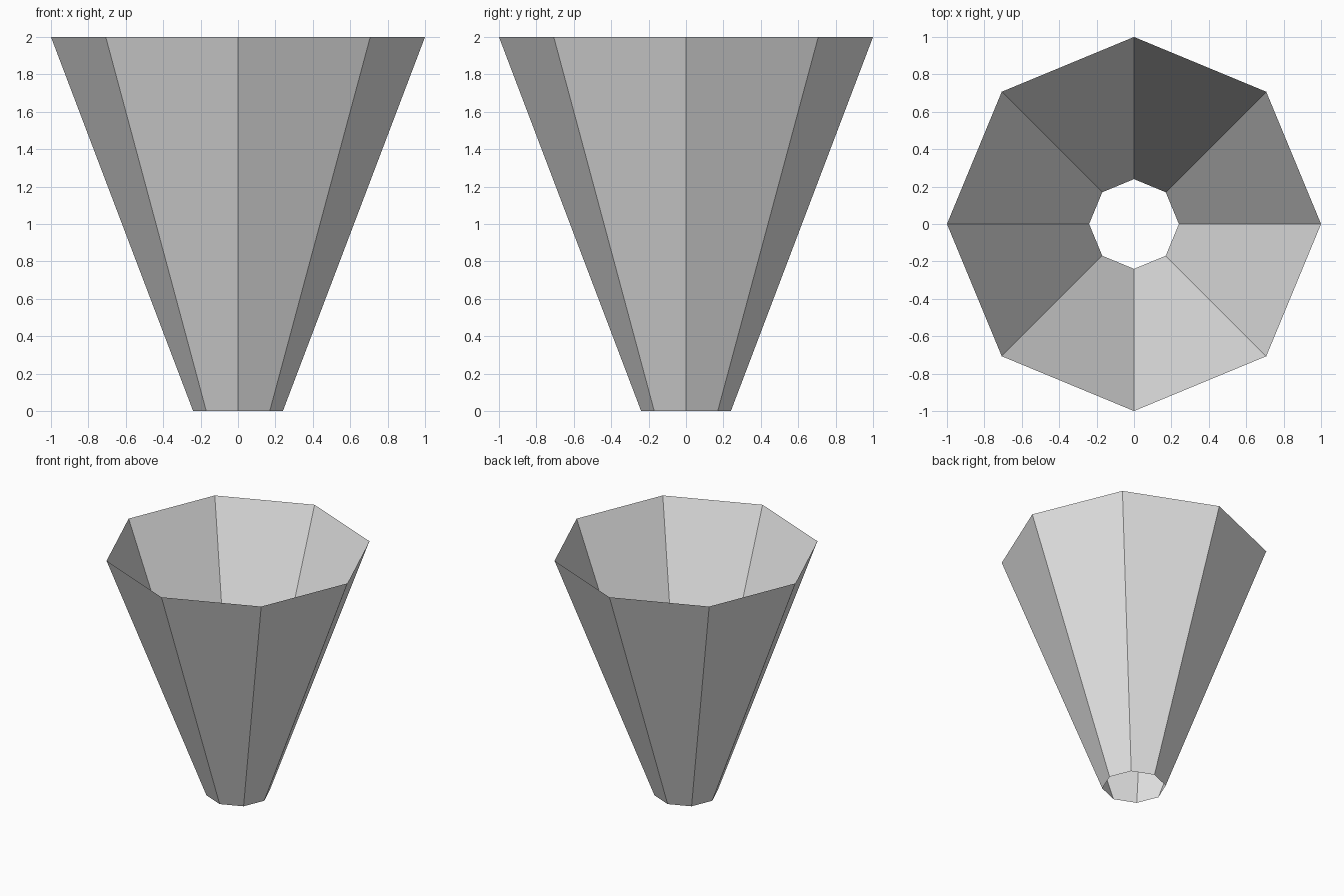
import bpy
import bmesh
from mathutils import Matrix

SIDES = 8
HEIGHT = 2.0
BOTTOM_RADIUS = 0.24
TOP_RADIUS = 1.0

default_cube = bpy.data.objects.get("Cube")
if default_cube:
    bpy.data.objects.remove(default_cube, do_unlink=True)


def make_material(name, colour):
    mat = bpy.data.materials.new(name)
    mat.use_nodes = True
    mat.diffuse_color = colour
    mat.node_tree.nodes["Principled BSDF"].inputs["Base Color"].default_value = colour
    return mat


# Open, flat-sided funnel with no caps; corners lie on the x and y axes
bm = bmesh.new()
bmesh.ops.create_cone(
    bm, cap_ends=False, segments=SIDES,
    radius1=BOTTOM_RADIUS, radius2=TOP_RADIUS, depth=HEIGHT,
    matrix=Matrix.Translation((0, 0, HEIGHT / 2)),
)
bmesh.ops.recalc_face_normals(bm, faces=bm.faces)
# Normals of the open shell point outward
if any(f.normal.dot(f.calc_center_median() * f.normal.length) < 0
       and f.normal.xy.dot(f.calc_center_median().xy) < 0 for f in bm.faces):
    bmesh.ops.reverse_faces(bm, faces=bm.faces)

mesh = bpy.data.meshes.new("funnel_shell")
bm.to_mesh(mesh)
bm.free()
mesh.materials.append(make_material("light_grey", (0.8, 0.8, 0.8, 1.0)))

funnel = bpy.data.objects.new("funnel_shell", mesh)
bpy.context.collection.objects.link(funnel)
